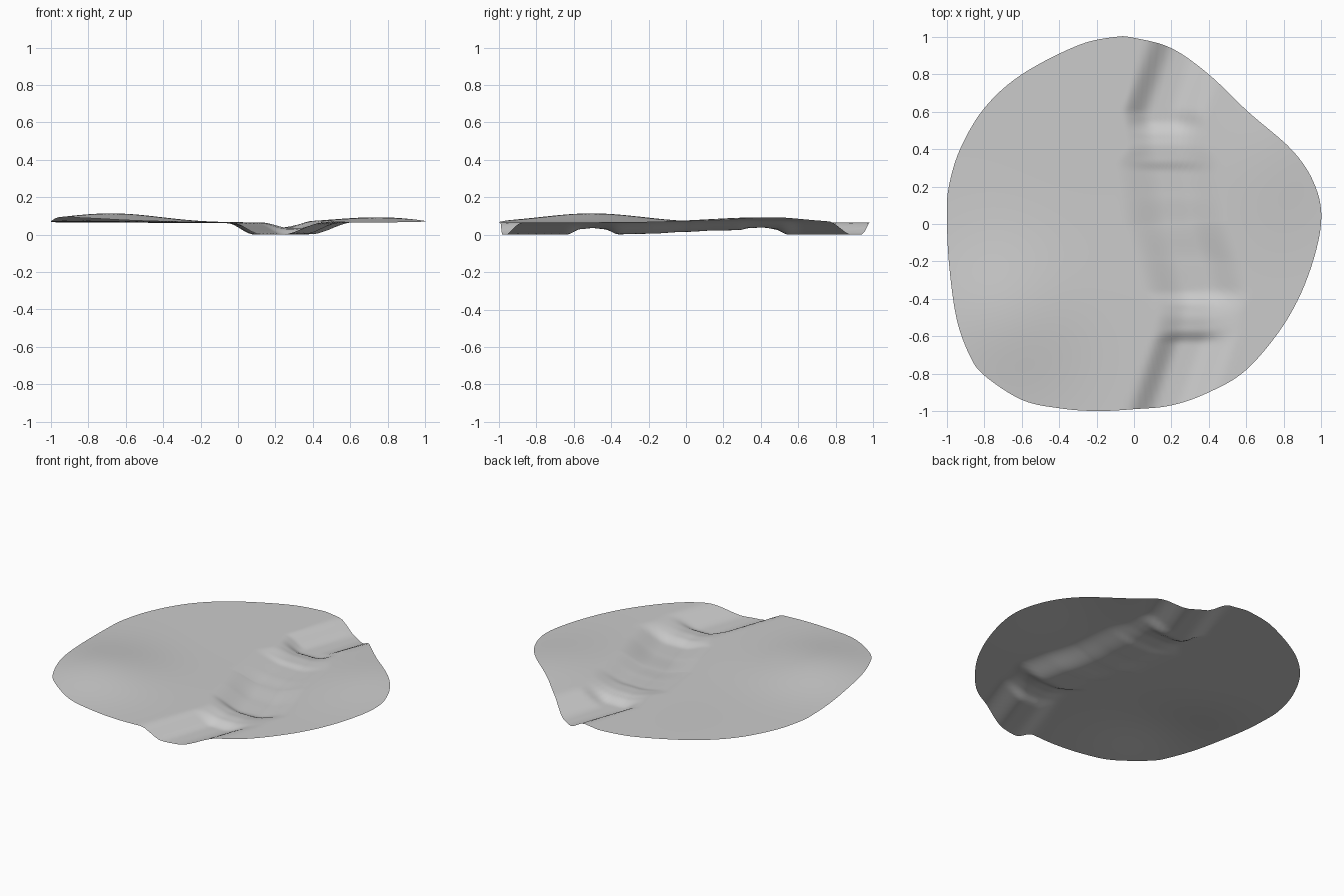
import bpy, bmesh, math
from mathutils import Vector

if "Cube" in bpy.data.objects:
    bpy.data.objects.remove(bpy.data.objects["Cube"])

# Rounded, irregular rim of the land, counter-clockwise
RIM = [(1, 0), (.97, .2), (.85, .39), (.61, .6), (.4, .8), (.2, .94), (0, .995),
       (-.1, 1), (-.3, .955), (-.6, .8), (-.8, .62), (-.93, .4), (-.99, .2),
       (-1, .05), (-.99, -.2), (-.95, -.5), (-.88, -.7), (-.8, -.81), (-.6, -.94),
       (-.4, -.985), (-.2, -1), (0, -.99), (.2, -.97), (.4, -.9), (.6, -.78),
       (.8, -.54), (.93, -.28)]
# River: (y, centre x) and (y, bed height) with two fords
CENTRE = [(-1, .17), (-.6, .31), (-.4, .35), (-.2, .3), (0, .23), (.3, .19),
          (.6, .14), (.91, .25), (1, .28)]
BED = [(-1, 0), (-.64, 0), (-.56, .03), (-.5, .035), (-.44, .03), (-.36, .002),
       (-.2, .005), (0, .015), (.15, .022), (.28, .024), (.34, .036), (.42, .038),
       (.47, .03), (.55, 0), (1, 0)]
RINGS, STEPS = 64, 6


def smooth(t):
    t = min(max(t, 0), 1)
    return t * t * (3 - 2 * t)


def lookup(table, y, ease=False):
    y = min(max(y, table[0][0]), table[-1][0])
    for (a, va), (b, vb) in zip(table, table[1:]):
        if y <= b:
            t = (y - a) / (b - a)
            return va + (vb - va) * (smooth(t) if ease else t)
    return table[-1][1]


def hill(x, y, cx, cy, sx, sy, h):
    return h * math.exp(-.5 * (((x - cx) / sx) ** 2 + ((y - cy) / sy) ** 2))


def height(x, y):
    land = (.066 + hill(x, y, -.67, -.5, .27, .27, .049)
            + hill(x, y, .74, .42, .22, .3, .027)
            - hill(x, y, -.3, -.1, .25, .5, .005))
    d = x - lookup(CENTRE, y)
    mid = smooth((y + .5) / .15) * smooth((.42 - y) / .12)   # softer banks mid-course
    if d < 0:
        bank = smooth((-d - .05) / (.16 + .08 * mid))
    else:
        bank = smooth((d - .05) / (.2 + .03 * mid))
    bed = lookup(BED, y, True)
    return bed + (land - bed) * bank


# Smooth closed rim through the points
rim = []
n = len(RIM)
for i in range(n):
    p0, p1, p2, p3 = (Vector(RIM[(i + k) % n]) for k in (-1, 0, 1, 2))
    for s in range(STEPS):
        t = s / STEPS
        rim.append(.5 * (2 * p1 + (p2 - p0) * t + (2 * p0 - 5 * p1 + 4 * p2 - p3) * t * t
                         + (3 * p1 - p0 - 3 * p2 + p3) * t ** 3))

# Land surface: concentric rings draped on the height function
bm = bmesh.new()
middle = bm.verts.new((0, 0, height(0, 0)))
previous = None
for r in range(1, RINGS + 1):
    f = r / RINGS
    ring = [bm.verts.new((p.x * f, p.y * f, height(p.x * f, p.y * f))) for p in rim]
    for i in range(len(ring)):
        j = (i + 1) % len(ring)
        if previous:
            bm.faces.new((previous[i], ring[i], ring[j], previous[j]))
        else:
            bm.faces.new((middle, ring[i], ring[j]))
    previous = ring
for face in bm.faces:
    face.smooth = True
mesh = bpy.data.meshes.new("land_surface")
bm.to_mesh(mesh)
bm.free()
land_surface = bpy.data.objects.new("land_surface", mesh)
bpy.context.collection.objects.link(land_surface)

grey = bpy.data.materials.new("light grey")
grey.diffuse_color = (.6, .6, .6, 1)
grey.use_nodes = True
grey.node_tree.nodes["Principled BSDF"].inputs["Base Color"].default_value = grey.diffuse_color
mesh.materials.append(grey)
